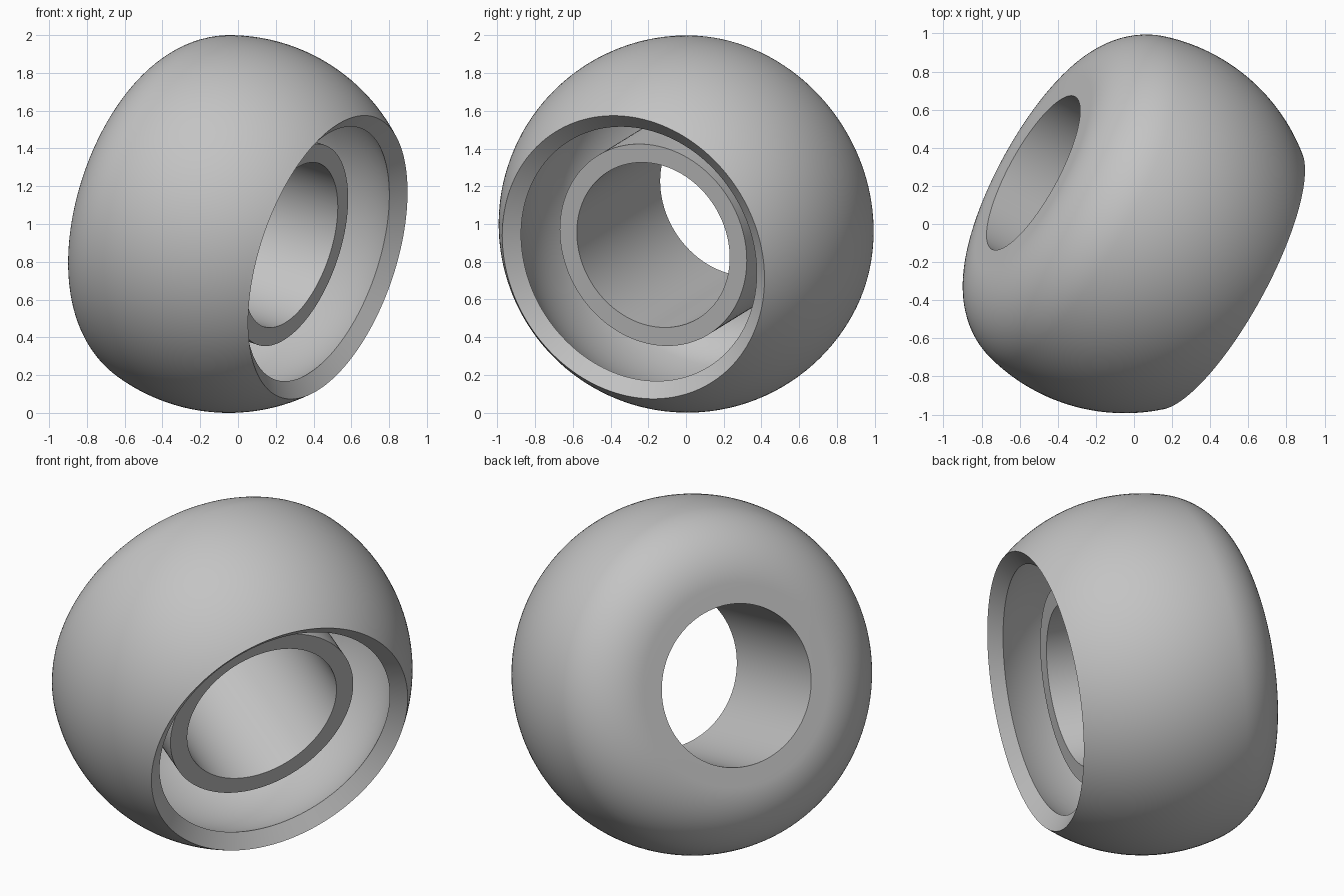
import bpy
import bmesh
from math import sin, cos, radians, pi
from mathutils import Vector, Matrix

cube = bpy.data.objects.get("Cube")
if cube:
    bpy.data.objects.remove(cube, do_unlink=True)

# Dimensions along the axis (t) and away from it (r)
BALL_CENTRE, BALL_RADIUS = -0.053, 1.0
FILLET_RADIUS = 0.41
RIM_ANGLE, FILLET_ANGLE = 51.5, 105.7
BORE_RADIUS, TUBE_END = 0.456, 0.34
WALL = 0.102

# Pose of the axis: it points out of the open side
AXIS = Vector((0.842, -0.459, -0.283)).normalized()
ORIGIN = Vector((-0.004, -0.0175, 0.985))

gap = BALL_RADIUS - FILLET_RADIUS
fillet_t = BALL_CENTRE + gap * cos(radians(FILLET_ANGLE))
fillet_r = gap * sin(radians(FILLET_ANGLE))


def arc(t, r, radius, start, end, steps):
    angles = [radians(start + (end - start) * i / steps) for i in range(steps + 1)]
    return [(t + radius * cos(a), r + radius * sin(a)) for a in angles]


def skin(inset):
    """Line from the rim over the ball, round the back and up the bore."""
    line = arc(BALL_CENTRE, 0, BALL_RADIUS - inset, RIM_ANGLE, FILLET_ANGLE, 28)
    line += arc(fillet_t, fillet_r, FILLET_RADIUS - inset, FILLET_ANGLE, 180, 24)[1:]
    back = fillet_t - FILLET_RADIUS + inset
    bore = BORE_RADIUS + inset
    return line + [(back, bore), (TUBE_END, bore)]


# Closed wall section: outer skin, then the inner skin back to the rim
section = skin(0) + skin(WALL)[::-1]

# Revolve the section about the local z axis
bm = bmesh.new()
verts = [bm.verts.new((r, 0, t)) for t, r in section]
edges = [bm.edges.new((a, b)) for a, b in zip(verts, verts[1:] + verts[:1])]
bmesh.ops.spin(bm, geom=verts + edges, cent=(0, 0, 0), axis=(0, 0, 1),
               angle=2 * pi, steps=144, use_merge=True)
bmesh.ops.remove_doubles(bm, verts=bm.verts, dist=0.0001)
bmesh.ops.recalc_face_normals(bm, faces=bm.faces)

# Tilt the shell into place
turn = Vector((0, 0, 1)).rotation_difference(AXIS).to_matrix().to_4x4()
bm.transform(Matrix.Translation(ORIGIN) @ turn)

mesh = bpy.data.meshes.new("hollow_ball_shell")
bm.to_mesh(mesh)
bm.free()
shell = bpy.data.objects.new("hollow_ball_shell", mesh)
bpy.context.collection.objects.link(shell)

# Plain grey finish
grey = bpy.data.materials.new("plain_grey")
grey.use_nodes = True
colour = (0.55, 0.55, 0.55, 1)
grey.diffuse_color = colour
grey.node_tree.nodes["Principled BSDF"].inputs["Base Color"].default_value = colour
mesh.materials.append(grey)

# Smooth curved walls, crisp rims
bpy.ops.object.select_all(action="DESELECT")
shell.select_set(True)
bpy.context.view_layer.objects.active = shell
bpy.ops.object.shade_smooth_by_angle(angle=radians(30))
